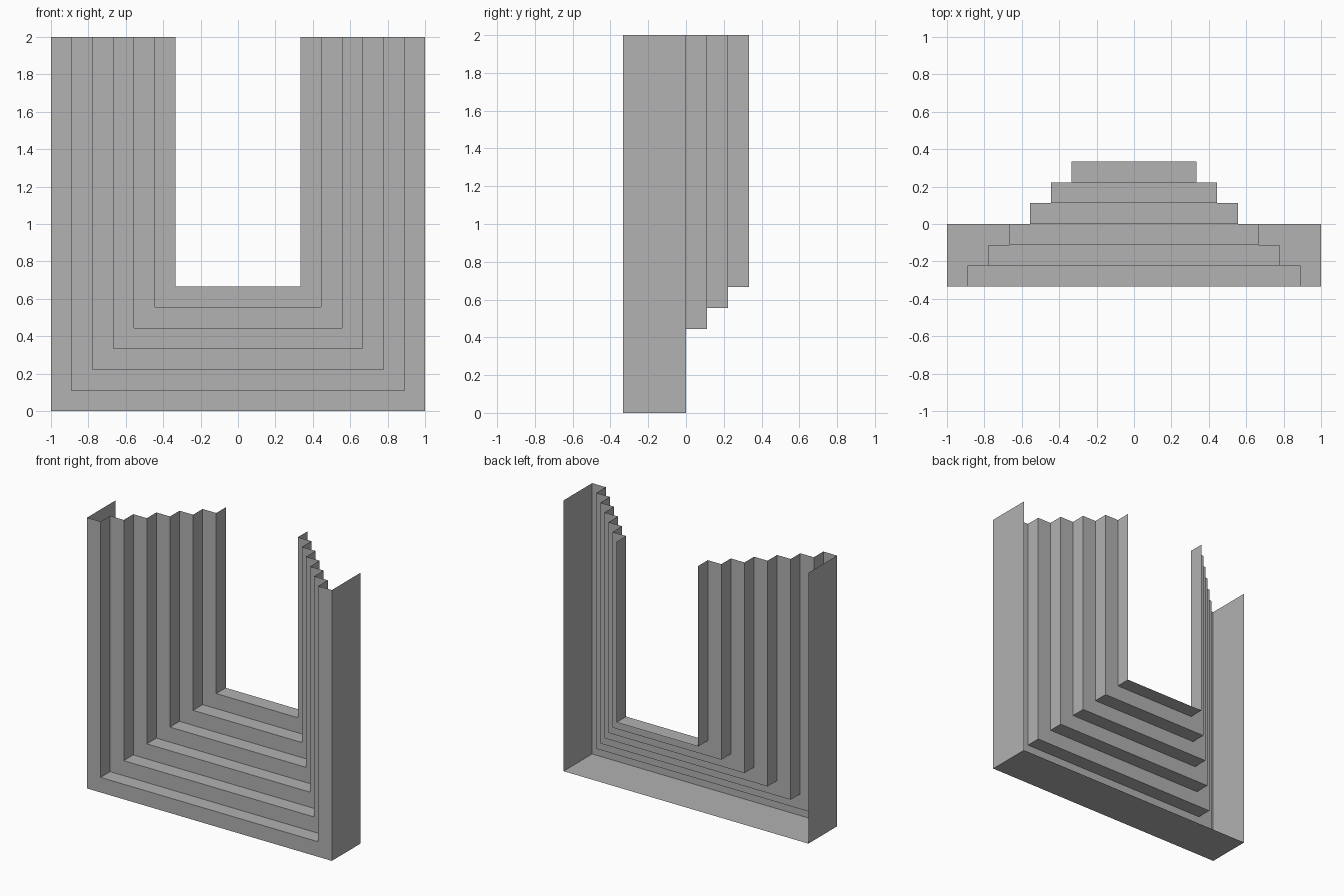
import bpy
import bmesh

cube = bpy.data.objects.get("Cube")
if cube:
    bpy.data.objects.remove(cube, do_unlink=True)

HEIGHT = 2.0
DEPTH = 1 / 3      # half of the depth
STEPS = 6
STEP = 1 / 9       # tread and riser size

GREY = (0.445, 0.445, 0.445, 1.0)
stone = bpy.data.materials.new("plain grey")
stone.use_nodes = True
stone.diffuse_color = GREY
stone.node_tree.nodes["Principled BSDF"].inputs["Base Color"].default_value = GREY


def sweep_u(name, profile):
    """Sweep a (half width, y) profile around a U-shaped opening as an open sheet."""
    bm = bmesh.new()
    rows = []
    for w, y in profile:
        floor = 1 - w
        path = [(-w, HEIGHT), (-w, floor), (w, floor), (w, HEIGHT)]
        rows.append([bm.verts.new((x, y, z)) for x, z in path])
    for a, b in zip(rows, rows[1:]):
        for j in range(len(a) - 1):
            bm.faces.new((a[j], a[j + 1], b[j + 1], b[j]))
    mesh = bpy.data.meshes.new(name)
    bm.to_mesh(mesh)
    bm.free()
    mesh.materials.append(stone)
    obj = bpy.data.objects.new(name, mesh)
    bpy.context.collection.objects.link(obj)
    return obj


# Outer rim: side walls and base, reaching back to the middle
sweep_u("outer_rim", [(1, 0), (1, -DEPTH)])

# Stepped surround: each step narrows the opening, then goes back
profile = [(1, -DEPTH)]
for i in range(STEPS):
    w = 1 - (i + 1) * STEP
    y = -DEPTH + i * STEP
    profile += [(w, y), (w, y + STEP)]
sweep_u("stepped_surround", profile)
